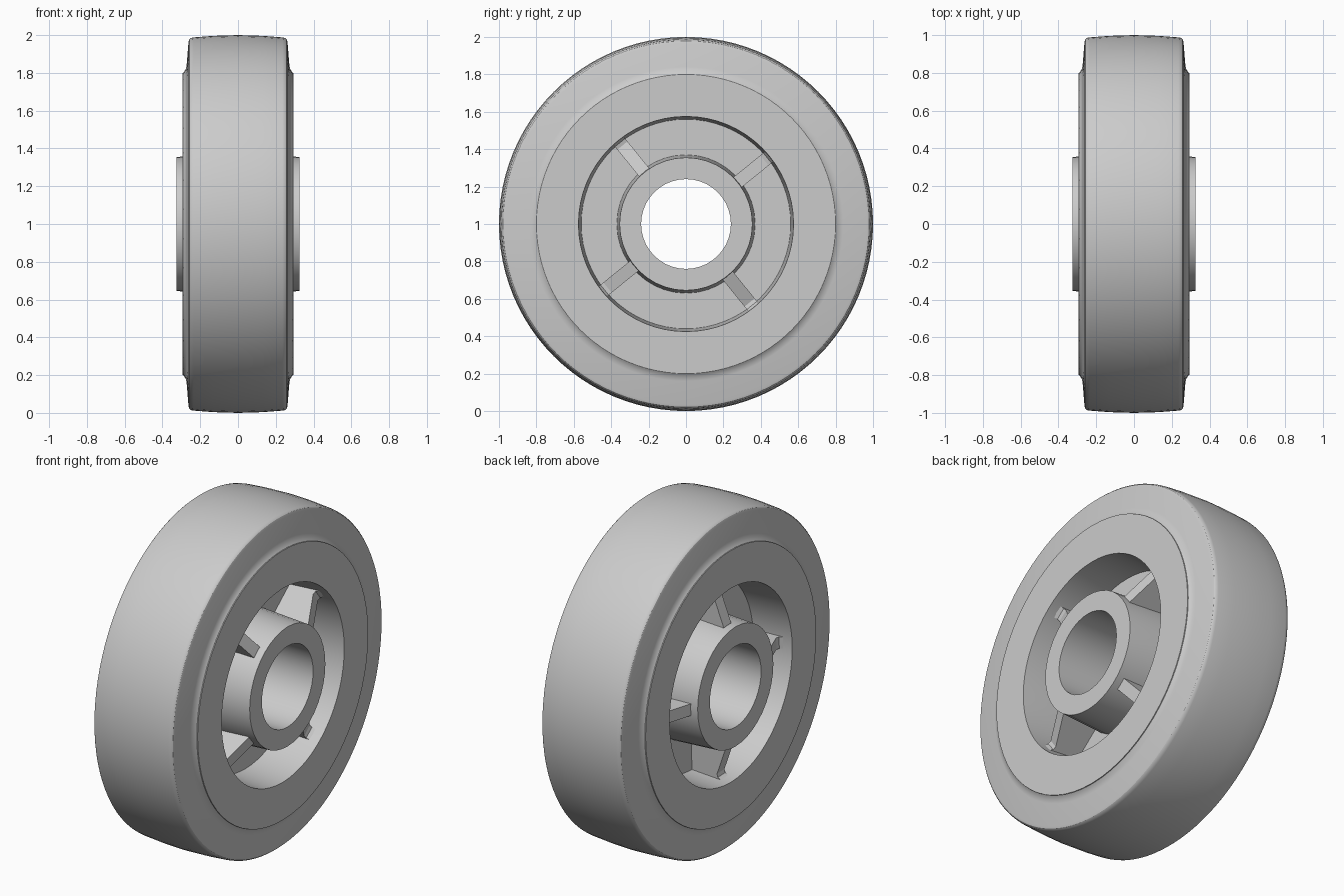
import bpy, bmesh, math
from mathutils import Vector

cube = bpy.data.objects.get("Cube")
if cube:
    bpy.data.objects.remove(cube, do_unlink=True)

CENTRE_Z = 1.0

grey = bpy.data.materials.new("plain grey")
grey.use_nodes = True
colour = (0.6, 0.6, 0.6, 1)
grey.diffuse_color = colour
grey.node_tree.nodes["Principled BSDF"].inputs["Base Color"].default_value = colour


def finish(name, bm, smooth=True):
    bmesh.ops.recalc_face_normals(bm, faces=bm.faces)
    mesh = bpy.data.meshes.new(name)
    bm.to_mesh(mesh)
    bm.free()
    obj = bpy.data.objects.new(name, mesh)
    obj.location.z = CENTRE_Z
    bpy.context.collection.objects.link(obj)
    mesh.materials.append(grey)
    if smooth:
        bpy.ops.object.select_all(action='DESELECT')
        obj.select_set(True)
        bpy.context.view_layer.objects.active = obj
        bpy.ops.object.shade_smooth_by_angle(angle=math.radians(30))
    return obj


def lathe(name, half, segments):
    """Revolve a closed ring section round the x axis; half holds (x, radius) for x >= 0."""
    section = half + [(-x, r) for x, r in reversed(half) if x > 0]
    bm = bmesh.new()
    rings = []
    for i in range(segments):
        a = math.tau * i / segments
        rings.append([bm.verts.new((x, r * math.cos(a), r * math.sin(a))) for x, r in section])
    count = len(section)
    for i in range(segments):
        a, b = rings[i], rings[(i + 1) % segments]
        for j in range(count):
            k = (j + 1) % count
            bm.faces.new((a[j], a[k], b[k], b[j]))
    return finish(name, bm)


# Crowned tyre with rounded shoulders and a fillet up to the rim
lathe("tyre", [(0, 1.0), (0.13, 0.996), (0.235, 0.988), (0.25, 0.985), (0.258, 0.978),
               (0.262, 0.965), (0.272, 0.84), (0.277, 0.82), (0.285, 0.807),
               (0.29, 0.80), (0.29, 0.76)], 96)

# Rim band with a drafted inner face
lathe("rim", [(0, 0.80), (0.295, 0.80), (0.295, 0.575), (0.05, 0.56), (0, 0.56)], 64)

# Solid web joining the rim to the hub
lathe("web", [(0.05, 0.60), (0.05, 0.33)], 48)

# Drafted hub with a through bore
lathe("hub", [(0, 0.37), (0.05, 0.37), (0.325, 0.355), (0.325, 0.24), (0, 0.24)], 40)


def rib(name, side, degrees):
    """Radial rib, highest at the hub, with a small upturned toe at the rim."""
    a = math.radians(degrees)
    out = Vector((0, math.cos(a), math.sin(a)))
    across = Vector((0, -math.sin(a), math.cos(a)))
    outline = [(0.33, 0.03), (0.33, 0.285), (0.36, 0.28), (0.54, 0.215),
               (0.56, 0.22), (0.575, 0.245), (0.59, 0.245), (0.59, 0.03)]
    bm = bmesh.new()
    verts = [bm.verts.new(out * r + across * -0.035 + Vector((side * x, 0, 0))) for r, x in outline]
    face = bm.faces.new(verts)
    moved = bmesh.ops.extrude_face_region(bm, geom=[face])
    bmesh.ops.translate(bm, vec=across * 0.07,
                        verts=[g for g in moved["geom"] if isinstance(g, bmesh.types.BMVert)])
    finish(name, bm, smooth=False)


# Four ribs on each side of the web, staggered between sides
for label, side, start in (("left", 1, 39), ("right", -1, -2)):
    for n in range(4):
        rib(f"{label}_rib_{n + 1}", side, start + 90 * n)
